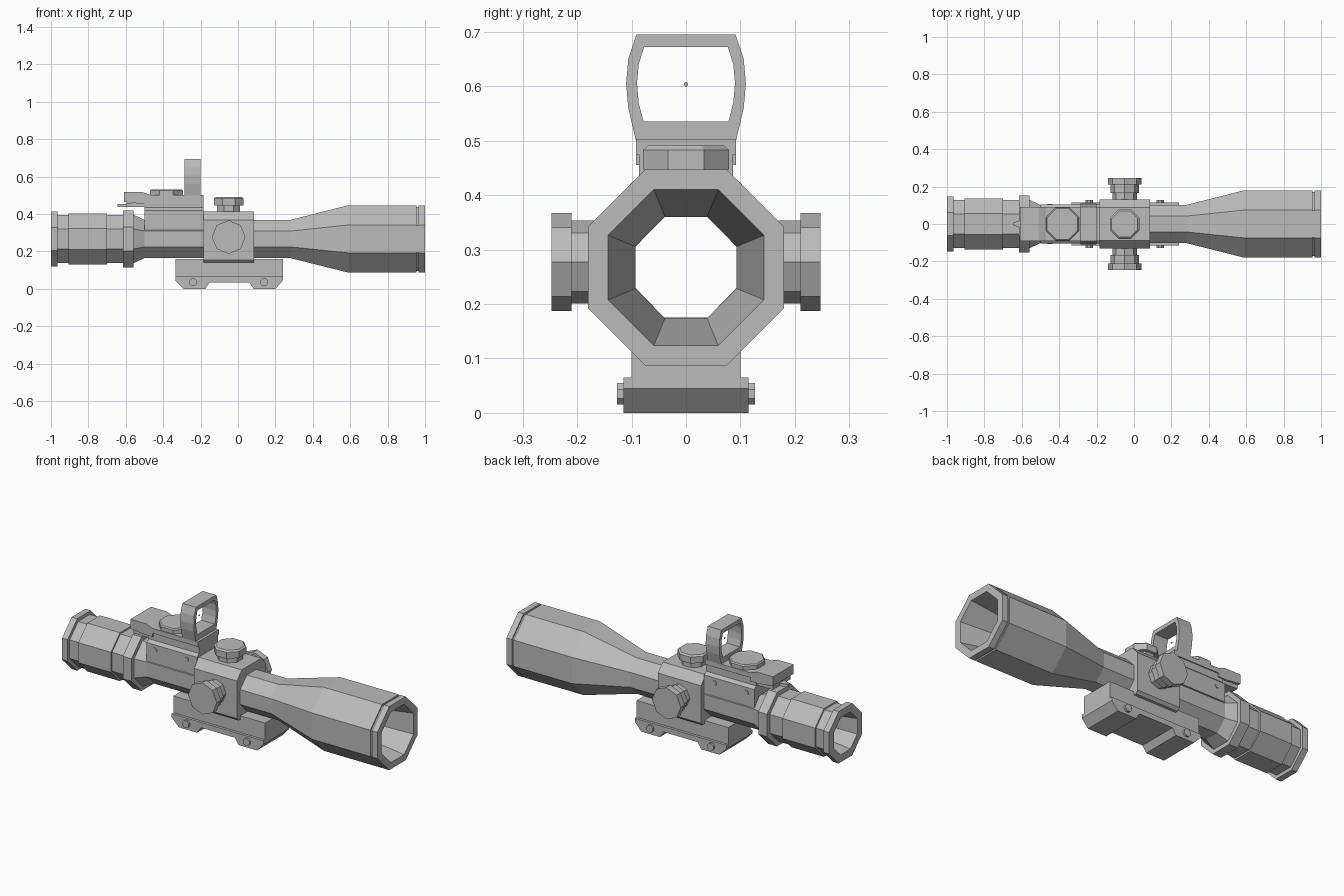
import bpy, bmesh, math
from mathutils import Vector

cube = bpy.data.objects.get("Cube")
if cube:
    bpy.data.objects.remove(cube)

grey = bpy.data.materials.new("plain grey")
grey.use_nodes = True
GREY = (0.5, 0.5, 0.5, 1)
grey.diffuse_color = GREY
grey.node_tree.nodes["Principled BSDF"].inputs["Base Color"].default_value = GREY

AXIS_Z = 0.267      # height of the tube centre line
BLOCK_X = -0.05     # middle of the turret block
FLAT = 1 / math.cos(math.pi / 8)


def skin(name, rings, closed=False):
    """Join matching rings of points with quads; cap the ends or close the loop."""
    bm = bmesh.new()
    loops = [[bm.verts.new(p) for p in ring] for ring in rings]
    pairs = list(zip(loops, loops[1:]))
    if closed:
        pairs.append((loops[-1], loops[0]))
    else:
        bm.faces.new(loops[0])
        bm.faces.new(loops[-1])
    for a, b in pairs:
        for i in range(len(a)):
            j = (i + 1) % len(a)
            bm.faces.new((a[i], a[j], b[j], b[i]))
    bmesh.ops.recalc_face_normals(bm, faces=bm.faces)
    mesh = bpy.data.meshes.new(name)
    bm.to_mesh(mesh)
    bm.free()
    mesh.materials.append(grey)
    obj = bpy.data.objects.new(name, mesh)
    bpy.context.collection.objects.link(obj)
    return obj


def place(axis, along, u, v):
    return Vector({"x": (along, u, v), "y": (u, along, v), "z": (u, v, along)}[axis])


def lathe(name, axis, profile, centre=(0, 0, 0), flats=True, closed=False):
    """Eight-sided turned part; profile is (distance along axis, radius)."""
    turn = math.pi / 8 if flats else 0
    scale = FLAT if flats else 1
    rings = []
    for along, r in profile:
        ring = []
        for k in range(8):
            a = turn + k * math.pi / 4
            ring.append(place(axis, along, r * scale * math.cos(a),
                              r * scale * math.sin(a)) + Vector(centre))
        rings.append(ring)
    return skin(name, rings, closed)


def prism(name, axis, outline, start, end):
    return skin(name, [[place(axis, d, u, v) for u, v in outline] for d in (start, end)])


def box(name, x, y, z):
    return prism(name, "z", [(x[0], y[0]), (x[1], y[0]), (x[1], y[1]), (x[0], y[1])], *z)


def mirrored(half):
    """Complete an outline from its +u half."""
    return half + [(-u, v) for u, v in reversed(half)]


# Hollow scope tube: eyepiece, straight tube, flared objective, then the bore
lathe("scope_tube", "x", [
    (-1, 0.147), (-0.965, 0.147), (-0.965, 0.128), (-0.905, 0.128),
    (-0.905, 0.137), (-0.70, 0.137), (-0.70, 0.128), (-0.615, 0.128),
    (-0.615, 0.153), (-0.56, 0.153), (-0.56, 0.13), (-0.50, 0.102),
    (0.28, 0.102), (0.59, 0.18), (0.955, 0.18), (0.955, 0.172),
    (0.966, 0.172), (0.966, 0.18), (1, 0.18),
    (1, 0.143), (0.7, 0.093), (-0.92, 0.093), (-1, 0.105),
], (0, 0, AXIS_Z), closed=True)

# Turret block as chamfered shells around the bore
outer = mirrored([(0.13, 0.155), (0.13, 0.368), (0.088, 0.415)])
outer = [(0.115, 0.14)] + outer + [(-0.115, 0.14)]
inner = [(0.04, 0.175), (0.093, 0.23), (0.093, 0.305), (0.04, 0.36)]
inner = mirrored(inner)
skin("turret_block", [[(x, u, v) for u, v in loop] for x, loop in
     ((-0.185, outer), (0.085, outer), (0.085, inner), (-0.185, inner))], closed=True)

# Adjustment knobs on the top and both sides
lathe("top_turret", "z", [(0.41, 0.062), (0.447, 0.062), (0.447, 0.079),
                          (0.483, 0.079), (0.491, 0.07)], (BLOCK_X, 0, 0))
for side, label in ((1, "back"), (-1, "front")):
    lathe(label + "_turret", "y",
          [(side * d, r) for d, r in ((0.125, 0.066), (0.165, 0.066), (0.165, 0.076),
                                      (0.21, 0.076), (0.21, 0.09), (0.247, 0.09))],
          (BLOCK_X, 0, 0.277), flats=False)

# Rail mount with two clamp feet
prism("mount_clamp", "y", [
    (-0.335, 0.065), (-0.335, 0.045), (-0.29, 0), (-0.175, 0), (-0.152, 0.035),
    (0.06, 0.035), (0.083, 0), (0.2, 0), (0.24, 0.045), (0.24, 0.065)], -0.115, 0.115)
box("mount_riser", (-0.335, 0.24), (-0.1, 0.1), (0.065, 0.16))
box("mount_neck", (-0.185, 0.085), (-0.08, 0.08), (0.14, 0.172))
for i, x in enumerate((-0.24, 0.14)):
    lathe(f"clamp_bolt_{i + 1}", "y", [(-0.127, 0.02), (0.127, 0.02)], (x, 0, 0.035))

# Saddle that carries the reflex sight, shaped around the tube
prism("sight_saddle", "x", mirrored([(0.06, 0.366), (0.1, 0.315), (0.103, 0.315),
                                     (0.103, 0.42), (0.086, 0.435), (0.086, 0.475)]),
      -0.5, -0.185)
for i, x in enumerate((-0.45, -0.25)):
    lathe(f"saddle_screw_{i + 1}", "y", [(-0.107, 0.013), (0.107, 0.013)], (x, 0, 0.39))

# Reflex sight body, rear housing, lever and dial
box("sight_plate", (-0.5, -0.185), (-0.092, 0.092), (0.475, 0.503))
prism("rear_housing", "y", [(-0.61, 0.465), (-0.52, 0.455), (-0.47, 0.455), (-0.47, 0.503),
                            (-0.51, 0.518), (-0.61, 0.518)], -0.092, 0.092)
box("rear_shelf", (-0.6, -0.48), (-0.08, 0.08), (0.437, 0.46))
prism("rear_lever", "z", [(-0.645, -0.008), (-0.59, -0.025), (-0.59, 0.025),
                          (-0.645, 0.008)], 0.437, 0.453)
lathe("sight_dial", "z", [(0.5, 0.088), (0.525, 0.088), (0.531, 0.082)], (-0.383, 0, 0))

# Lens frame with bowed sides, and the aiming dot
rim = mirrored([(0.092, 0.5), (0.106, 0.56), (0.11, 0.605), (0.106, 0.65), (0.091, 0.695)])
gap = mirrored([(0.078, 0.535), (0.087, 0.57), (0.09, 0.605), (0.087, 0.64), (0.077, 0.672)])
skin("lens_frame", [[(x, u, v) for u, v in loop] for x, loop in
     ((-0.285, rim), (-0.2, rim), (-0.2, gap), (-0.285, gap))], closed=True)
lathe("aiming_dot", "x", [(-0.244, 0.004), (-0.24, 0.004)], (0, 0, 0.604))
